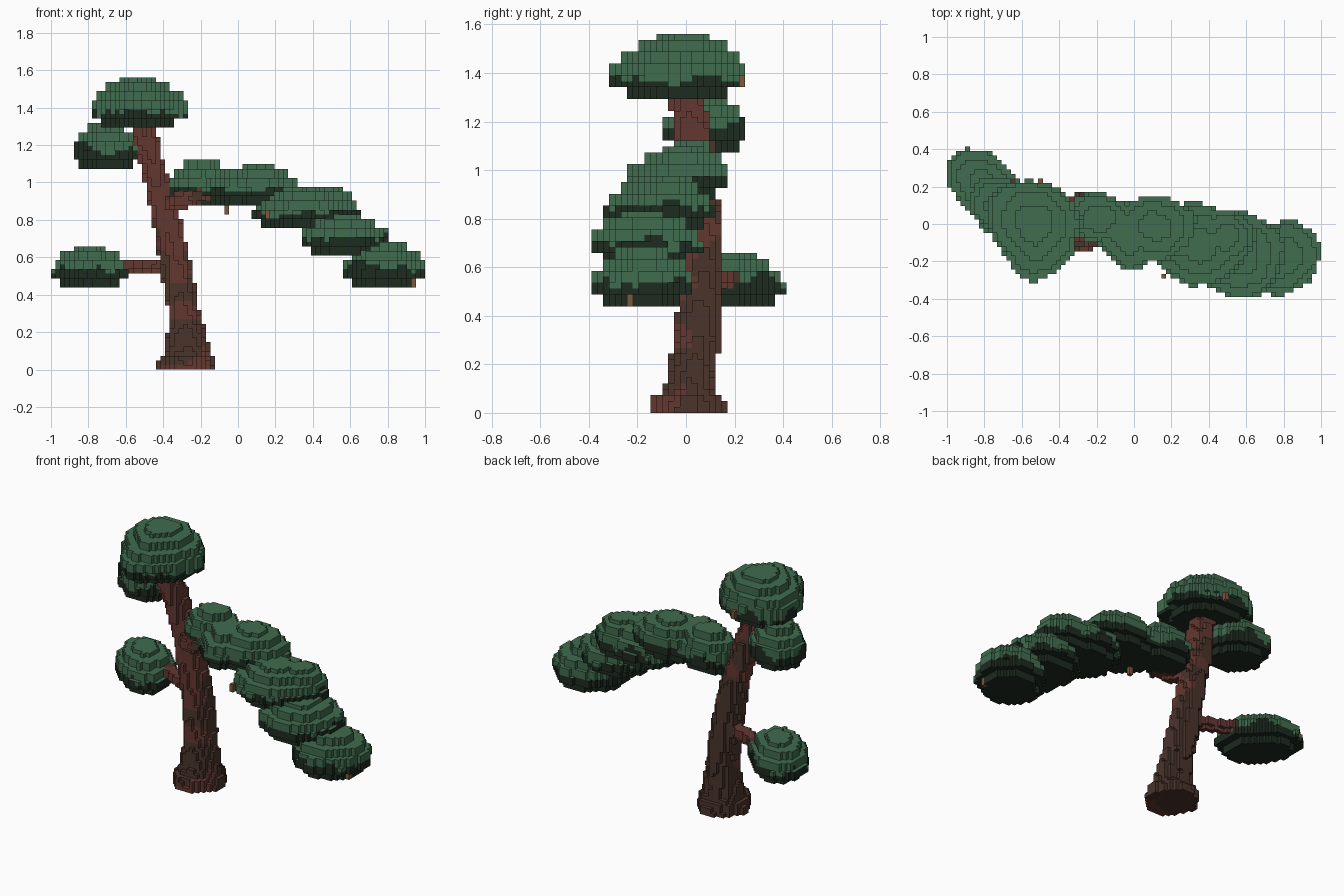
import bpy, math
from mathutils import Vector, noise

if "Cube" in bpy.data.objects:
    bpy.data.objects.remove(bpy.data.objects["Cube"])

V = 2 / 82          # voxel edge length


def material(name, col):
    m = bpy.data.materials.new(name)
    m.diffuse_color = (*col, 1)
    m.use_nodes = True
    m.node_tree.nodes["Principled BSDF"].inputs["Base Color"].default_value = m.diffuse_color
    return m


MATS = {
    "leaf_green": material("leaf green", (0.052, 0.151, 0.077)),
    "leaf_dark": material("dark leaf green", (0.0125, 0.0235, 0.0140)),
    "bark_red": material("red bark", (0.127, 0.039, 0.031)),
    "bark_brown": material("brown bark", (0.068, 0.034, 0.024)),
    "twig": material("light twig", (0.205, 0.095, 0.045)),
}
cells = {}          # voxel index -> (part name, colour key)


def centre(i, j, k):
    return Vector(((i + 0.5) * V, (j + 0.5) * V, (k + 0.5) * V))


def lerp_table(table, t):
    for a, b in zip(table, table[1:]):
        if t <= b[0]:
            f = max(0, (t - a[0]) / (b[0] - a[0]))
            return [p + (q - p) * f for p, q in zip(a[1:], b[1:])]
    return list(table[-1][1:])


def bark(p):
    # red patches grow towards the front and the upper trunk
    n = noise.noise(p * 8) * 0.6
    h = max(p.z - 0.52, -0.3) * 0.8
    return "bark_red" if n + h - (p.y - 0.04) * 3.5 > 0.1 else "bark_brown"


def span(lo, hi):
    return range(math.floor(lo / V) - 1, math.ceil(hi / V) + 2)


# Trunk: discs stacked along a leaning centre line (z, x, y, rx, ry)
TRUNK = [(0.0, -0.275, 0.01, 0.15, 0.15), (0.07, -0.275, 0.01, 0.145, 0.145),
         (0.09, -0.275, 0.012, 0.122, 0.11), (0.15, -0.277, 0.018, 0.11, 0.098),
         (0.3, -0.29, 0.045, 0.09, 0.092), (0.5, -0.325, 0.06, 0.08, 0.084),
         (0.8, -0.38, 0.068, 0.08, 0.075), (1.0, -0.435, 0.055, 0.07, 0.073),
         (1.2, -0.485, 0.022, 0.068, 0.072), (1.36, -0.52, 0.005, 0.068, 0.072)]
for k in range(0, int(1.36 / V)):
    x, y, rx, ry = lerp_table(TRUNK, (k + 0.5) * V)
    for i in span(x - rx, x + rx):
        for j in span(y - ry, y + ry):
            p = centre(i, j, k)
            w = 1.0 + 0.16 * noise.noise(Vector((p.x * 14, p.y * 14, p.z * 6)))
            if ((p.x - x) / rx) ** 2 + ((p.y - y) / ry) ** 2 < w * w:
                cells[i, j, k] = ("trunk", bark(p))


# Branches: balls swept along short paths
def branch(name, pts, r):
    for a, b in zip(pts, pts[1:]):
        a, b = Vector(a), Vector(b)
        n = max(2, int((b - a).length / (V * 0.7)))
        for s in range(n + 1):
            c = a.lerp(b, s / n)
            for i in span(c.x - r, c.x + r):
                for j in span(c.y - r, c.y + r):
                    for k in span(c.z - r, c.z + r):
                        p = centre(i, j, k)
                        if (p - c).length < r:
                            col = "bark_brown" if noise.noise(p * 8) > 0.25 else "bark_red"
                            cells.setdefault((i, j, k), (name, col))


branch("right_branch", [(-0.38, 0.05, 0.88), (-0.32, -0.05, 0.9), (-0.23, -0.08, 0.915),
                        (-0.12, -0.04, 0.98)], 0.042)
branch("left_branch", [(-0.36, 0.06, 0.555), (-0.55, 0.14, 0.56), (-0.68, 0.22, 0.56)], 0.038)
branch("upper_branch", [(-0.48, 0.03, 1.18), (-0.7, 0.08, 1.19)], 0.035)

# Foliage pads: name, centre x, y, radius x, front radius, back radius,
# bottom z, top z, front roundness, diagonal stretch
PADS = [("crown_pad", -0.535, 0.015, 0.26, 0.32, 0.225, 1.285, 1.56, 1.5, -0.1),
        ("upper_left_pad", -0.705, 0.08, 0.18, 0.18, 0.18, 1.085, 1.31, 1.9, -0.25),
        ("lower_left_pad", -0.79, 0.20, 0.21, 0.21, 0.20, 0.45, 0.665, 2.0, -0.35),
        ("branch_pad_1", -0.19, 0.03, 0.175, 0.135, 0.135, 0.885, 1.11, 2.0, 0),
        ("branch_pad_2", -0.02, -0.055, 0.18, 0.195, 0.18, 0.88, 1.085, 1.7, 0),
        ("branch_pad_3", 0.115, -0.01, 0.22, 0.19, 0.17, 0.88, 1.09, 1.9, 0),
        ("branch_pad_4", 0.34, -0.11, 0.26, 0.225, 0.225, 0.755, 0.97, 1.9, -0.1),
        ("branch_pad_5", 0.49, -0.07, 0.16, 0.15, 0.15, 0.76, 0.965, 1.9, 0),
        ("branch_pad_6", 0.57, -0.17, 0.235, 0.235, 0.23, 0.61, 0.83, 1.9, 0),
        ("branch_pad_7", 0.79, -0.18, 0.215, 0.21, 0.21, 0.45, 0.69, 1.8, 0.1)]
PROFILE = [(0.0, 0.72), (0.12, 0.78), (0.27, 0.98), (0.45, 1.0), (0.64, 0.89),
           (0.82, 0.67), (0.97, 0.38)]
for n, (name, x, y, rx, rf, rb, zb, zt, e, skew) in enumerate(PADS):
    k0, k1 = round(zb / V), round(zt / V)
    for k in range(k0, k1):
        layer = k0 + 2 * ((k - k0) // 2)          # steps two voxels tall
        s = lerp_table(PROFILE, (min(layer + 1, k1 - 0.5) - k0) / (k1 - k0))[0]
        for i in span(x - rx, x + rx):
            for j in span(y - rf, y + rb):
                p = centre(i, j, k)
                u, v = (p.x - x) / rx, (p.y - y) / (rf if p.y < y else rb)
                q = e if p.y < y else 2.0
                w = s * (1 + 0.13 * noise.noise(Vector((p.x * 9, p.y * 9, n * 3 + layer * 0.12))))
                d = (abs(u) ** q + abs(v) ** q - 2 * skew * u * v) / (1 - skew * skew)
                if d > w ** q or max(abs(u), abs(v)) > 1.02:
                    continue
                edge = zb + 0.092 + 0.07 * noise.noise(Vector((p.x * 8, p.y * 8, n)))
                col = "leaf_dark" if p.z < edge else "leaf_green"
                old = cells.get((i, j, k))
                if old is None or (old[1] == "leaf_dark" and col == "leaf_green"):
                    cells[i, j, k] = (name, col)

# Twig ends poking out of the foliage
for x, y, z in [(-0.05, -0.12, 0.83), (0.17, -0.27, 0.81), (0.93, -0.23, 0.44), (-0.5, 0.22, 1.35)]:
    for dk in (0, 1):
        cells[math.floor(x / V), math.floor(y / V), round(z / V) + dk] = ("twigs", "twig")

# Skin: keep only voxel faces that touch air, one mesh per part
SIDES = [((1, 0, 0), ((1, 0, 0), (1, 1, 0), (1, 1, 1), (1, 0, 1))),
         ((-1, 0, 0), ((0, 0, 0), (0, 0, 1), (0, 1, 1), (0, 1, 0))),
         ((0, 1, 0), ((0, 1, 0), (0, 1, 1), (1, 1, 1), (1, 1, 0))),
         ((0, -1, 0), ((0, 0, 0), (1, 0, 0), (1, 0, 1), (0, 0, 1))),
         ((0, 0, 1), ((0, 0, 1), (1, 0, 1), (1, 1, 1), (0, 1, 1))),
         ((0, 0, -1), ((0, 0, 0), (0, 1, 0), (1, 1, 0), (1, 0, 0)))]
parts = {}
for (i, j, k), (name, col) in cells.items():
    verts, faces, cols = parts.setdefault(name, ({}, [], []))
    for (a, b, c), quad in SIDES:
        if (i + a, j + b, k + c) not in cells:
            faces.append([verts.setdefault((i + u, j + v, k + w), len(verts)) for u, v, w in quad])
            # upward leaf faces are always the lighter green
            cols.append("leaf_green" if c == 1 and col == "leaf_dark" else col)
for name, (verts, faces, cols) in parts.items():
    if not faces:
        continue
    mesh = bpy.data.meshes.new(name)
    mesh.from_pydata([(a * V, b * V, c * V) for a, b, c in verts], [], faces)
    used = sorted(set(cols))
    for key in used:
        mesh.materials.append(MATS[key])
    for poly, col in zip(mesh.polygons, cols):
        poly.material_index = used.index(col)
    bpy.context.collection.objects.link(bpy.data.objects.new(name, mesh))
